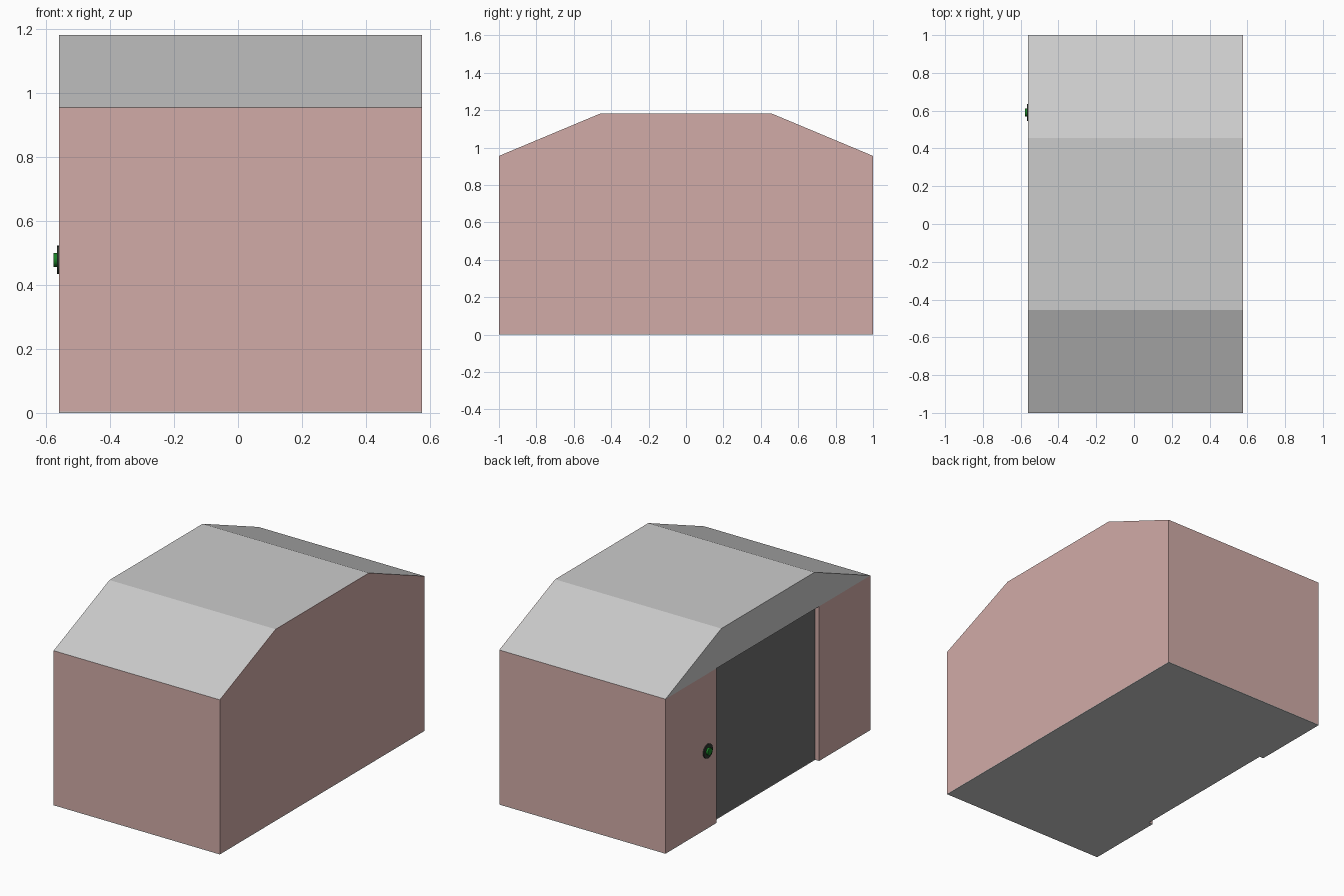
import bpy, bmesh, math
from mathutils import Vector, Matrix

if "Cube" in bpy.data.objects:
    bpy.data.objects.remove(bpy.data.objects["Cube"])

L, R, D, T = -0.56, 0.576, 1.0, 0.027     # left, right, half depth, wall thickness
EAVE, RIDGE, HALF_DOOR, SLAB = 0.955, 1.183, 0.5, 0.004


def material(name, rgb):
    m = bpy.data.materials.new(name)
    m.diffuse_color = (*rgb, 1)
    m.use_nodes = True
    m.node_tree.nodes["Principled BSDF"].inputs["Base Color"].default_value = m.diffuse_color
    return m


def finish(name, bm, mat=None):
    bmesh.ops.recalc_face_normals(bm, faces=bm.faces)
    mesh = bpy.data.meshes.new(name)
    bm.to_mesh(mesh)
    bm.free()
    obj = bpy.data.objects.new(name, mesh)
    bpy.context.collection.objects.link(obj)
    if mat:
        mesh.materials.append(mat)
    return obj


def extrude(name, points, direction, mat=None):
    bm = bmesh.new()
    face = bm.faces.new([bm.verts.new(p) for p in points])
    new = bmesh.ops.extrude_face_region(bm, geom=[face], use_keep_orig=True)
    verts = [g for g in new["geom"] if isinstance(g, bmesh.types.BMVert)]
    bmesh.ops.translate(bm, verts=verts, vec=Vector(direction))
    return finish(name, bm, mat)


def disc(name, radius, x0, x1, mat):
    bm = bmesh.new()
    place = Matrix.Translation(((x0 + x1) / 2, 0.59, 0.479)) @ Matrix.Rotation(math.pi / 2, 4, 'Y')
    bmesh.ops.create_cone(bm, cap_ends=True, segments=32, radius1=radius,
                          radius2=radius, depth=abs(x1 - x0), matrix=place)
    obj = finish(name, bm, mat)
    bpy.context.view_layer.objects.active = obj
    obj.select_set(True)
    bpy.ops.object.shade_smooth_by_angle()
    obj.select_set(False)


def mirrored_plan(half, z):
    # half outline on +y, closed by its mirror on -y
    return [(x, y, z) for x, y in half] + [(x, -y, z) for x, y in reversed(half)]


brick = material("brick", (0.64, 0.41, 0.39))
dark = material("dark_door", (0.155, 0.155, 0.155))
black = material("black", (0.03, 0.04, 0.03))
green = material("green", (0.01, 0.22, 0.02))

# Floor slab with the doorway notch
extrude("floor", mirrored_plan([(L + T, HALF_DOOR), (L, HALF_DOOR), (L, D), (R, D)], 0), (0, 0, SLAB))

# Walls, open at the doorway: outer outline, then inner outline
outer = [(L, HALF_DOOR), (L, D), (R, D)]
inner = [(R - T, D - T), (L + T, D - T), (L + T, HALF_DOOR)]
plan = outer + [(x, -y) for x, y in reversed(outer)]
plan += [(x, -y) for x, y in inner[::-1]] + inner
# inner outline runs back from the -y side to the +y side
plan[6:] = [(L + T, -HALF_DOOR), (L + T, -D + T), (R - T, -D + T)] + inner
extrude("walls", [(x, y, SLAB) for x, y in plan], (0, 0, EAVE - SLAB), brick)

# Recessed door
extrude("door", [(L + T, y, z) for y, z in ((-0.52, SLAB), (0.52, SLAB), (0.52, EAVE), (-0.52, EAVE))],
        (0.02, 0, 0), dark)

# Roof block and the brick gable on the right side
roof = [(-D, EAVE), (-0.455, RIDGE), (0.455, RIDGE), (D, EAVE)]
extrude("roof", [(L, y, z) for y, z in roof], (R - 0.002 - L, 0, 0))
extrude("right_gable", [(R - 0.002, y, z) for y, z in roof], (0.002, 0, 0), brick)

# Door button
disc("button_plate", 0.044, L, L - 0.006, black)
disc("button", 0.022, L - 0.006, L - 0.018, green)
